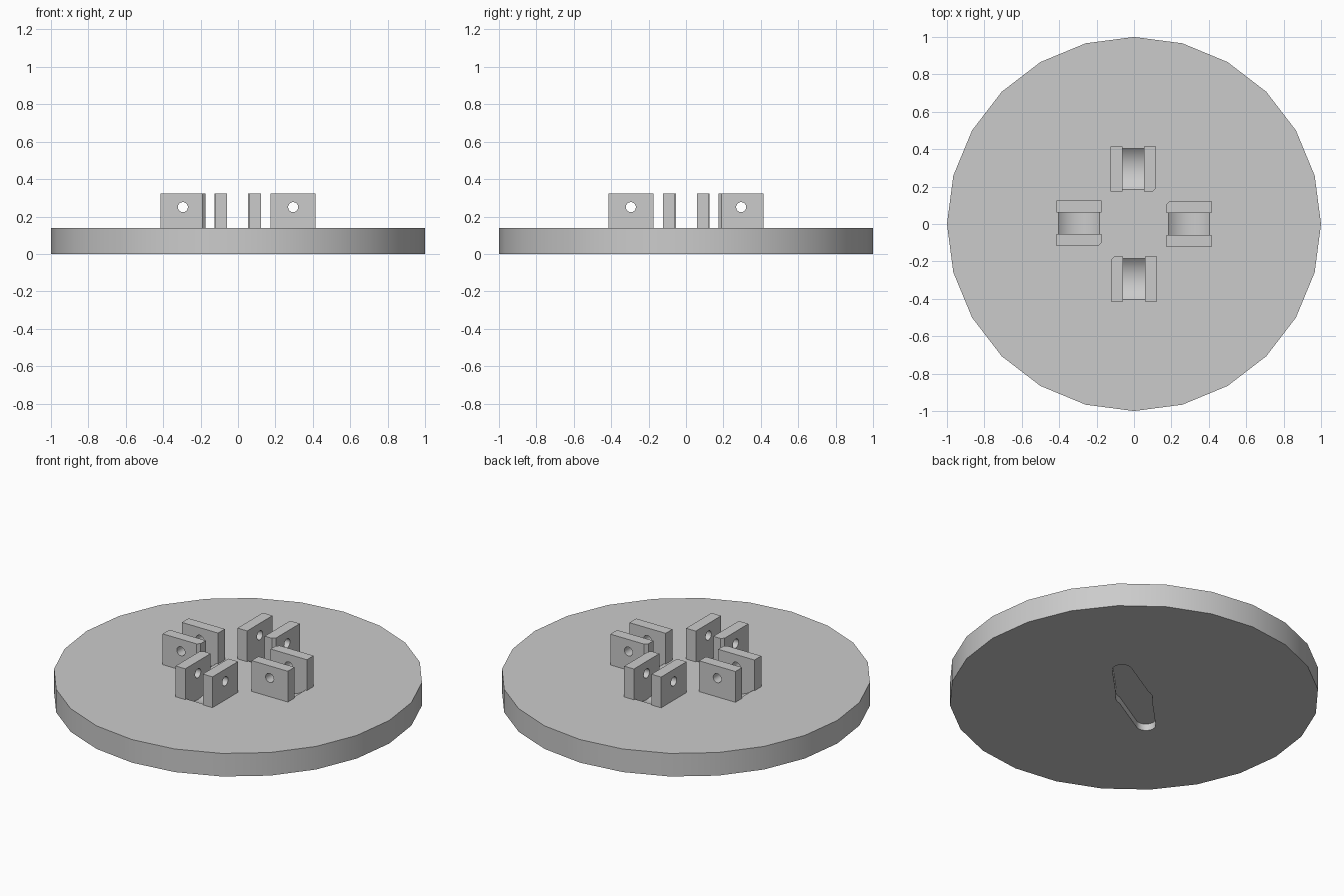
import bpy, bmesh
from math import sin, cos, pi, radians
from mathutils import Matrix, Vector

if "Cube" in bpy.data.objects:
    bpy.data.objects.remove(bpy.data.objects["Cube"], do_unlink=True)

BASE_TOP, LUG_TOP = 0.138, 0.322
PIVOT_R, PIVOT_Z = 0.295, 0.25
GAP, THICK = 0.058, 0.064

grey = bpy.data.materials.new("light_grey")
grey.use_nodes = True
grey.diffuse_color = (0.6, 0.6, 0.6, 1)
grey.node_tree.nodes["Principled BSDF"].inputs["Base Color"].default_value = (0.6, 0.6, 0.6, 1)


def make_object(name, bm):
    bmesh.ops.recalc_face_normals(bm, faces=bm.faces)
    mesh = bpy.data.meshes.new(name)
    bm.to_mesh(mesh)
    bm.free()
    mesh.materials.append(grey)
    obj = bpy.data.objects.new(name, mesh)
    bpy.context.scene.collection.objects.link(obj)
    return obj


def prism(bm, outline, z0, z1):
    face = bm.faces.new([bm.verts.new((x, y, z0)) for x, y in outline])
    out = bmesh.ops.extrude_face_region(bm, geom=[face])
    verts = [v for v in out["geom"] if isinstance(v, bmesh.types.BMVert)]
    bmesh.ops.translate(bm, vec=(0, 0, z1 - z0), verts=verts)


def tangent_cylinder(bm, angle, shift, radius, length, sides):
    # Cylinder through a pivot point, lying across the radial direction
    matrix = (Matrix.Rotation(angle, 4, "Z")
              @ Matrix.Translation((PIVOT_R, shift, PIVOT_Z))
              @ Matrix.Rotation(pi / 2, 4, "X"))
    bmesh.ops.create_cone(bm, cap_ends=True, segments=sides, radius1=radius,
                          radius2=radius, depth=length, matrix=matrix)


def cut(obj, cutter):
    mod = obj.modifiers.new("cut", "BOOLEAN")
    mod.operation, mod.solver, mod.object = "DIFFERENCE", "EXACT", cutter
    graph = bpy.context.evaluated_depsgraph_get()
    mesh = bpy.data.meshes.new_from_object(obj.evaluated_get(graph))
    obj.modifiers.clear()
    obj.data = mesh
    bpy.data.objects.remove(cutter, do_unlink=True)


def arc(centre, radius, start, end, steps):
    angles = [radians(start + (end - start) * i / steps) for i in range(steps + 1)]
    return [(centre + radius * cos(a), radius * sin(a)) for a in angles]


# Pairs: direction and small sideways offset
pairs = {"right_side": (0, 0), "back": (pi / 2, 0.004),
         "left_side": (pi, -0.004), "front": (-pi / 2, 0)}
parts = []

# Round base
bm = bmesh.new()
prism(bm, [(cos(pi * i / 12), sin(pi * i / 12)) for i in range(24)], 0, BASE_TOP)
base = make_object("base_disc", bm)
parts.append(base)

# Curved clearance grooves between the lugs, and the two-armed recess below
bm = bmesh.new()
for angle, shift in pairs.values():
    tangent_cylinder(bm, angle, shift, 0.157, GAP * 2, 48)
half = arc(0.31, 0.053, -80, 80, 10) + arc(0, 0.1, 63, 117, 5)
outline = half + [(-x, -y) for x, y in half]
turn = Matrix.Rotation(radians(38), 2)
prism(bm, [turn @ Vector(p) for p in outline], -0.1, 0.04)
cut(base, make_object("recess_cutter", bm))

# Pairs of drilled lugs
for name, (angle, shift) in pairs.items():
    turn = Matrix.Rotation(angle, 2)
    for side, label in ((1, "a"), (-1, "b")):
        inner, outer = 0.175, 0.415
        near, far = shift + side * GAP, shift + side * (GAP + THICK)
        corner = turn @ Vector((inner, far))
        plan = [(inner, near), (outer, near), (outer, far)]
        if corner.x * corner.y > 0:
            plan += [(inner + 0.016, far), (inner, far - side * 0.016)]
        else:
            plan.append((inner, far))
        bm = bmesh.new()
        prism(bm, [turn @ Vector(p) for p in plan], BASE_TOP, LUG_TOP)
        lug = make_object(f"{name}_lug_{label}", bm)
        bm = bmesh.new()
        tangent_cylinder(bm, angle, shift, 0.027, 0.5, 24)
        cut(lug, make_object("pin_hole_cutter", bm))
        parts.append(lug)

# Smooth the curved walls, keep the edges sharp
bpy.ops.object.select_all(action="DESELECT")
for obj in parts:
    obj.select_set(True)
bpy.context.view_layer.objects.active = base
bpy.ops.object.shade_smooth_by_angle(angle=radians(30))
